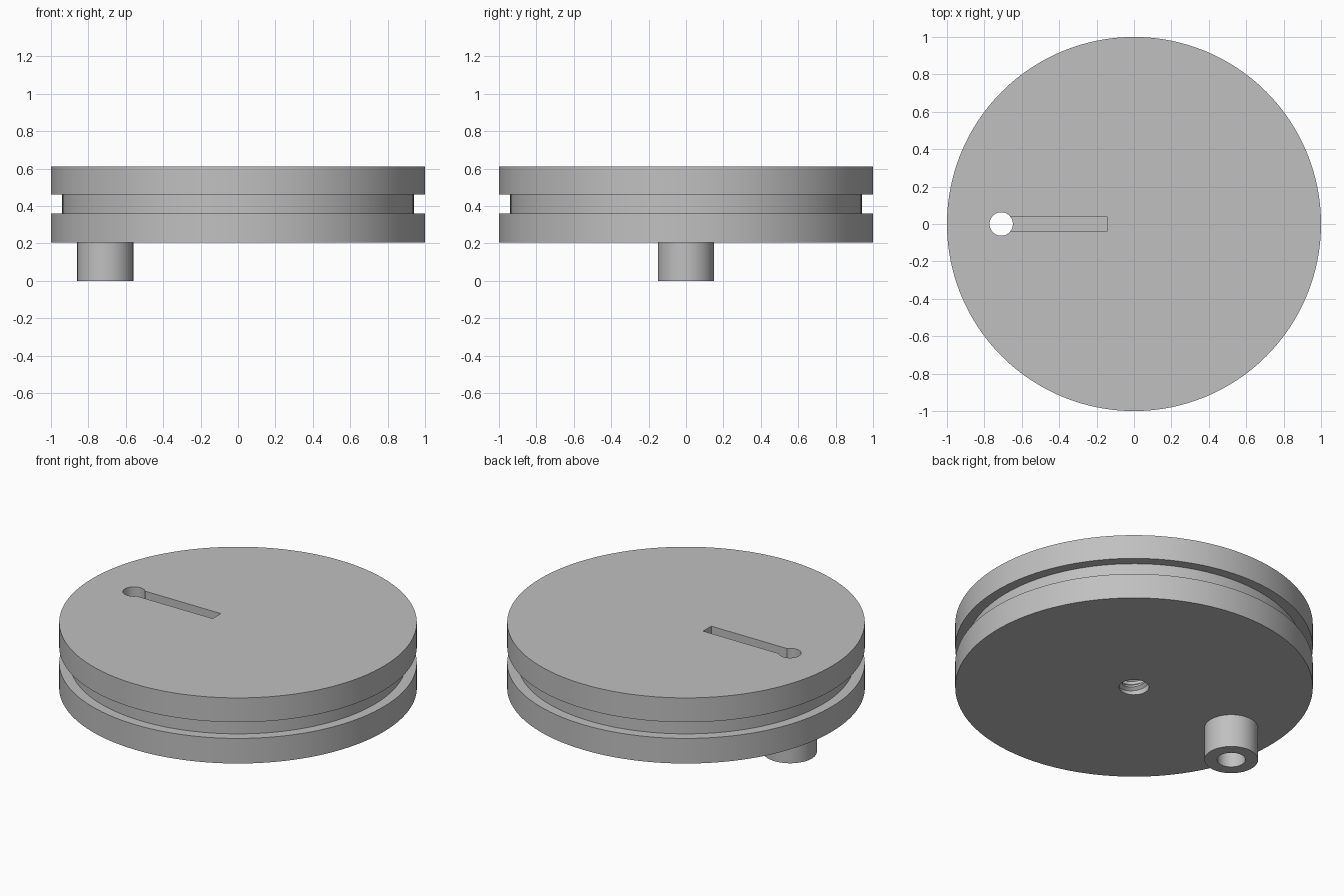
import bpy, bmesh, math

cube = bpy.data.objects.get("Cube")
if cube:
    bpy.data.objects.remove(cube, do_unlink=True)

grey = bpy.data.materials.new("plain_grey")
grey.use_nodes = True
COLOUR = (0.53, 0.53, 0.53, 1)
grey.diffuse_color = COLOUR
grey.node_tree.nodes["Principled BSDF"].inputs["Base Color"].default_value = COLOUR

BOSS_X = -0.71


def finish(name, bm):
    """Turn a bmesh into a coloured scene object."""
    bmesh.ops.recalc_face_normals(bm, faces=bm.faces)
    mesh = bpy.data.meshes.new(name)
    bm.to_mesh(mesh)
    bm.free()
    mesh.materials.append(grey)
    obj = bpy.data.objects.new(name, mesh)
    bpy.context.collection.objects.link(obj)
    return obj


def lathe(name, profile, sides, x=0.0):
    """Solid of revolution from (radius, z) pairs, capped at both ends."""
    bm = bmesh.new()
    rings = [[bm.verts.new((x + r * math.cos(math.tau * i / sides),
                            r * math.sin(math.tau * i / sides), z))
              for i in range(sides)] for r, z in profile]
    for a, b in zip(rings, rings[1:]):
        for i in range(sides):
            j = (i + 1) % sides
            bm.faces.new((a[i], a[j], b[j], b[i]))
    bm.faces.new(rings[0])
    bm.faces.new(rings[-1])
    return finish(name, bm)


def box(name, x0, x1, y0, y1, z0, z1):
    bm = bmesh.new()
    bmesh.ops.create_cube(bm, size=1)
    for v in bm.verts:
        v.co = ((x0 + x1) / 2 + v.co.x * (x1 - x0),
                (y0 + y1) / 2 + v.co.y * (y1 - y0),
                (z0 + z1) / 2 + v.co.z * (z1 - z0))
    return finish(name, bm)


def combine(target, tool, operation):
    """Apply a boolean and discard the tool."""
    mod = target.modifiers.new(operation.lower(), 'BOOLEAN')
    mod.operation = operation
    mod.solver = 'EXACT'
    mod.object = tool
    select(target)
    bpy.ops.object.modifier_apply(modifier=mod.name)
    bpy.data.objects.remove(tool, do_unlink=True)


def select(obj):
    bpy.ops.object.select_all(action='DESELECT')
    obj.select_set(True)
    bpy.context.view_layer.objects.active = obj


# Grooved wheel with a round boss underneath
wheel = lathe("grooved_wheel", [(1, 0.205), (1, 0.36), (0.94, 0.36),
                                (0.94, 0.46), (1, 0.46), (1, 0.61)], 128)
combine(wheel, lathe("boss", [(0.15, 0), (0.15, 0.26)], 64, BOSS_X), 'UNION')

# Stepped bore through the boss, slot in the top, blind centre hole
cutters = [
    lathe("bore_cutter", [(0.0625, -0.1), (0.0625, 0.8)], 48, BOSS_X),
    lathe("counterbore_cutter", [(0.079, -0.1), (0.079, 0.3)], 48, BOSS_X),
    box("slot_cutter", BOSS_X, -0.145, -0.04, 0.04, 0.51, 0.8),
    lathe("centre_hole_cutter", [(0.084, 0.1), (0.084, 0.5)], 48),
]
for cutter in cutters:
    combine(wheel, cutter, 'DIFFERENCE')

# Helical thread ridge lining the centre hole
PITCH, TURNS, STEPS = 0.06, 4, 32
bm = bmesh.new()
section = [(0.086, -0.022), (0.066, -0.006), (0.066, 0.006), (0.086, 0.022)]
rings = []
for i in range(TURNS * STEPS + 1):
    a = -math.tau * i / STEPS
    z = 0.23 + PITCH * i / STEPS
    rings.append([bm.verts.new((r * math.cos(a), r * math.sin(a), z + dz))
                  for r, dz in section])
for p, q in zip(rings, rings[1:]):
    for k in range(4):
        m = (k + 1) % 4
        bm.faces.new((p[k], p[m], q[m], q[k]))
bm.faces.new(rings[0])
bm.faces.new(rings[-1])
thread = finish("centre_thread", bm)

for obj in (wheel, thread):
    select(obj)
    bpy.ops.object.shade_smooth_by_angle(angle=math.radians(30))
